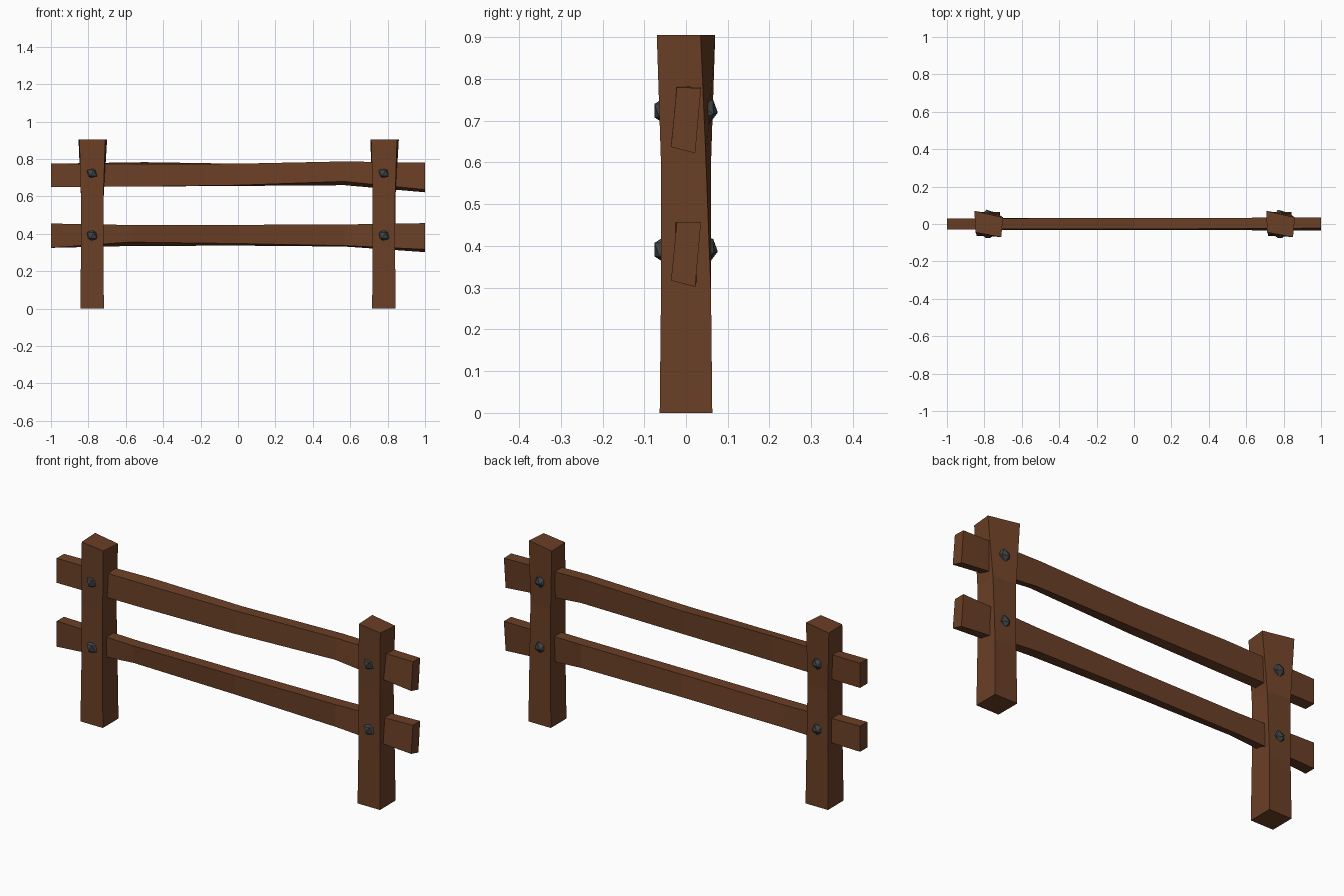
import bpy
import bmesh
from mathutils import Matrix

cube = bpy.data.objects.get("Cube")
if cube:
    bpy.data.objects.remove(cube, do_unlink=True)


def make_material(name, rgb):
    mat = bpy.data.materials.new(name)
    mat.use_nodes = True
    mat.diffuse_color = (*rgb, 1)
    mat.node_tree.nodes["Principled BSDF"].inputs["Base Color"].default_value = (*rgb, 1)
    return mat


wood = make_material("brown wood", (0.145, 0.05, 0.019))
iron = make_material("dark iron", (0.055, 0.06, 0.065))


def add_object(name, bm, mat, location=(0, 0, 0)):
    bmesh.ops.recalc_face_normals(bm, faces=bm.faces)
    mesh = bpy.data.meshes.new(name)
    bm.to_mesh(mesh)
    bm.free()
    mesh.materials.append(mat)
    obj = bpy.data.objects.new(name, mesh)
    obj.location = location
    bpy.context.collection.objects.link(obj)
    return obj


def loft(rings):
    """Skin a closed beam through a series of four-cornered rings."""
    bm = bmesh.new()
    loops = [[bm.verts.new(p) for p in ring] for ring in rings]
    for a, b in zip(loops, loops[1:]):
        for i in range(4):
            j = (i + 1) % 4
            bm.faces.new((a[i], a[j], b[j], b[i]))
    bm.faces.new(loops[0])
    bm.faces.new(loops[-1])
    return bm


def square(r, z):
    return [(-r, -r, z), (r, -r, z), (r, r, z), (-r, r, z)]


# Posts: nearly square below, flared and twisted at the top
def post_rings():
    waist = [(-.06, -.06, .6), (.06, -.06, .6), (.062, .048, .6), (-.06, .06, .6)]
    crown = [(-.068, -.045, .905), (.07, -.07, .905), (.08, .035, .905), (-.073, .07, .905)]
    return [square(.063, 0), square(.06, .28), waist, crown]


# Rails: x, front top, back top, front bottom, back bottom, sideways lean
upper_rail = [
    (-1, .775, .775, .65, .65, 0),
    (-.5, .773, .783, .653, .653, .002),
    (0, .775, .775, .66, .656, .003),
    (.57, .787, .787, .68, .66, .004),
    (1, .78, .778, .637, .622, .007),
]
lower_rail = [
    (-1, .455, .455, .325, .325, 0),
    (-.57, .447, .447, .356, .335, -.004),
    (0, .448, .448, .348, .337, -.004),
    (.57, .45, .45, .337, .332, 0),
    (1, .457, .457, .317, .302, .007),
]


def rail_rings(stations):
    h = .029
    return [[(x, -h - lean, fb), (x, -h + lean, ft), (x, h + lean, bt), (x, h - lean, bb)]
            for x, ft, bt, fb, bb, lean in stations]


add_object("upper_rail", loft(rail_rings(upper_rail)), wood)
add_object("lower_rail", loft(rail_rings(lower_rail)), wood)

for side, x in (("right", -.78), ("left", .78)):
    add_object(side + "_post", loft(post_rings()), wood, (x, 0, 0))
    # Faceted bolt heads on both faces of each post
    for level, z in (("upper", .724), ("lower", .391)):
        for face, y, tilt in (("front", -.045, 0), ("back", .042, .35)):
            bm = bmesh.new()
            bmesh.ops.create_icosphere(bm, subdivisions=1, radius=.036,
                                       matrix=Matrix.Rotation(tilt, 4, "X"))
            add_object(f"{side}_{level}_{face}_bolt", bm, iron, (x, y, z))
